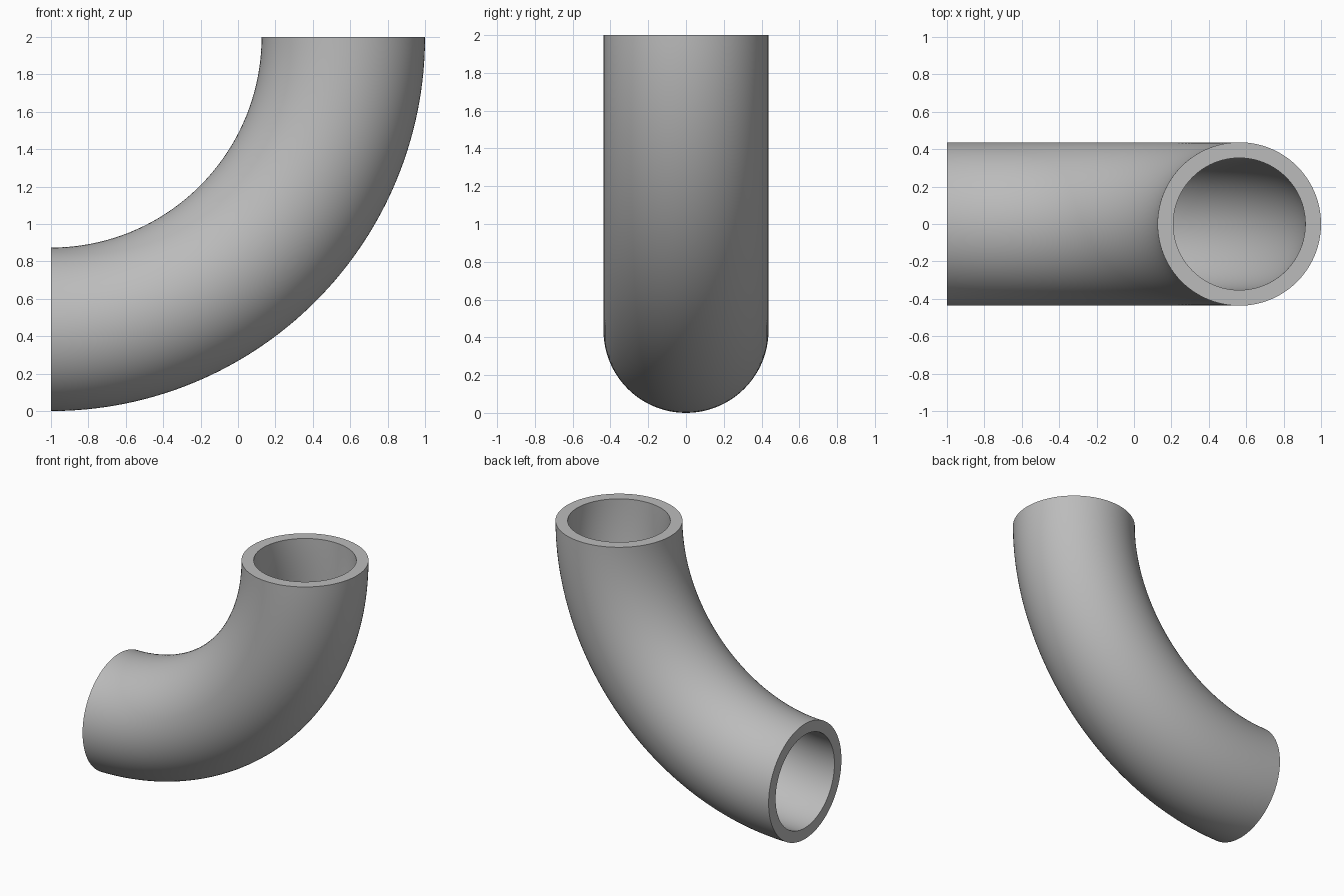
import bpy
import math
from math import cos, sin, tau

cube = bpy.data.objects.get("Cube")
if cube:
    bpy.data.objects.remove(cube, do_unlink=True)

BEND = 1.563      # radius of the centre line
OUTER = 0.437     # outside radius of the pipe
BORE = 0.353      # inside radius of the pipe
SIDES, STEPS = 96, 64

# Grey material
grey = bpy.data.materials.new("pipe grey")
grey.use_nodes = True
colour = (0.5, 0.5, 0.5, 1)
grey.diffuse_color = colour
grey.node_tree.nodes["Principled BSDF"].inputs["Base Color"].default_value = colour


def swept_point(radius, side, step):
    """Point on a circle swept a quarter turn about the bend centre."""
    a = tau * side / SIDES
    t = math.pi / 2 * step / STEPS
    reach = BEND + radius * cos(a)
    return (-1 + reach * sin(t), radius * sin(a), 2 - reach * cos(t))


# Outer wall and bore, one ring of points per step
verts = [swept_point(r, i, s)
         for r in (OUTER, BORE) for s in range(STEPS + 1) for i in range(SIDES)]


def index(wall, step, side):
    return (wall * (STEPS + 1) + step) * SIDES + side % SIDES


faces = []
for i in range(SIDES):
    for s in range(STEPS):
        quad = [index(0, s, i), index(0, s, i + 1),
                index(0, s + 1, i + 1), index(0, s + 1, i)]
        bore = [index(1, s, i), index(1, s + 1, i),
                index(1, s + 1, i + 1), index(1, s, i + 1)]
        faces += [quad, bore]
    # Flat ring at each end
    faces.append([index(0, 0, i), index(1, 0, i),
                  index(1, 0, i + 1), index(0, 0, i + 1)])
    faces.append([index(0, STEPS, i), index(0, STEPS, i + 1),
                  index(1, STEPS, i + 1), index(1, STEPS, i)])

mesh = bpy.data.meshes.new("pipe_elbow")
mesh.from_pydata(verts, [], faces)
mesh.materials.append(grey)
mesh.update()
elbow = bpy.data.objects.new("pipe_elbow", mesh)
bpy.context.collection.objects.link(elbow)

# Smooth walls with crisp rims
bpy.ops.object.select_all(action="DESELECT")
elbow.select_set(True)
bpy.context.view_layer.objects.active = elbow
bpy.ops.object.shade_smooth_by_angle(angle=math.radians(35))
